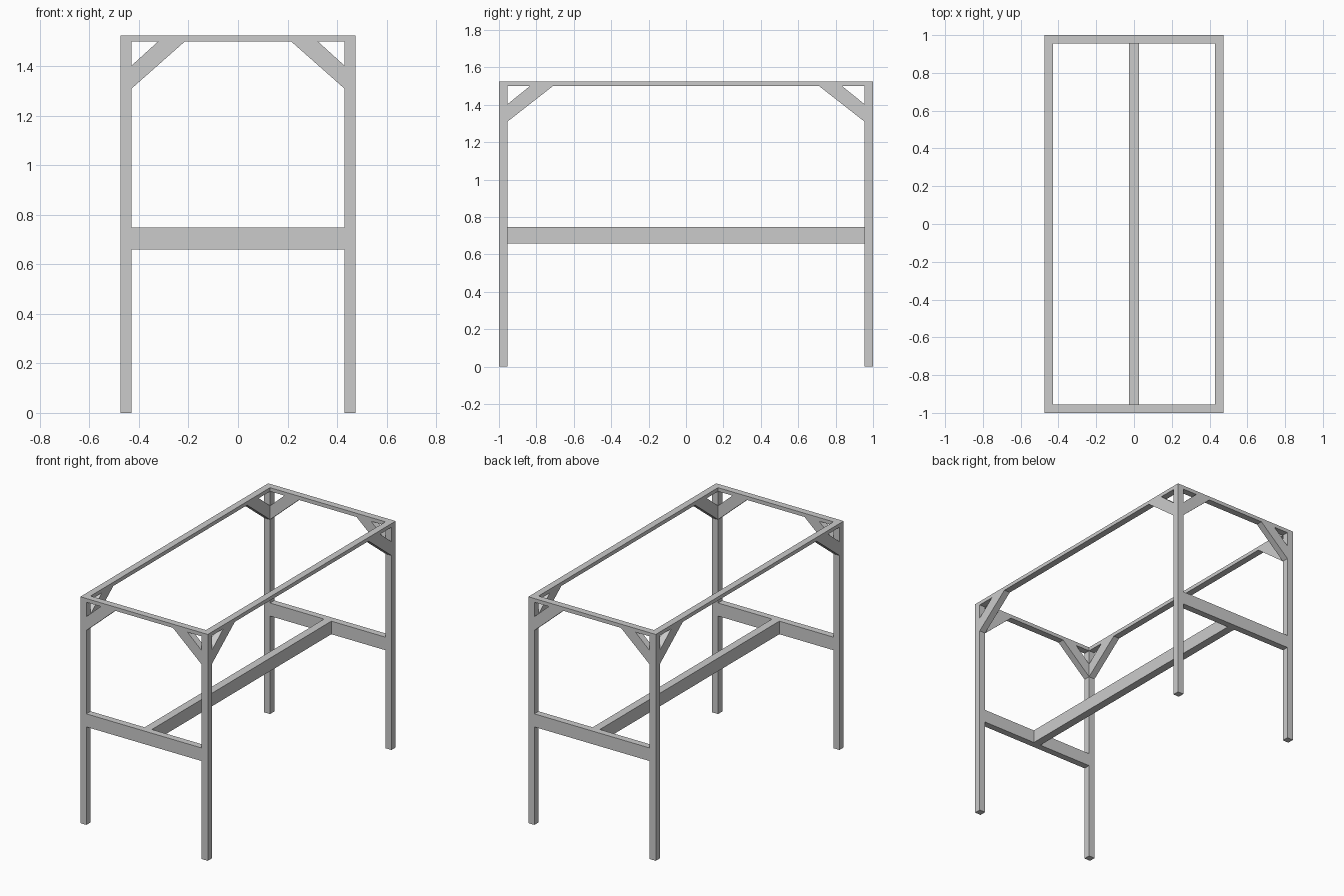
import bpy, bmesh
from mathutils import Vector

if "Cube" in bpy.data.objects:
    bpy.data.objects.remove(bpy.data.objects["Cube"])

HX, HY, H = 0.475, 1.0, 1.525   # half width, half length, height
T = 0.045                       # timber thickness
IX, IY = HX - T, HY - T         # inner faces of the legs
RAIL = 1.5                      # underside of the top rails
BAR = (0.66, 0.748)             # bottom and top of the stretchers


def prism(name, profile, extrude):
    """Extrude a flat polygon along a vector."""
    bm = bmesh.new()
    face = bm.faces.new([bm.verts.new(p) for p in profile])
    new = bmesh.ops.extrude_face_region(bm, geom=[face])["geom"]
    bmesh.ops.translate(bm, vec=Vector(extrude),
                        verts=[v for v in new if isinstance(v, bmesh.types.BMVert)])
    bmesh.ops.recalc_face_normals(bm, faces=bm.faces)
    mesh = bpy.data.meshes.new(name)
    bm.to_mesh(mesh)
    bm.free()
    obj = bpy.data.objects.new(name, mesh)
    bpy.context.collection.objects.link(obj)
    return obj


def box(name, x, y, z):
    profile = [(x[0], y[0], z[0]), (x[1], y[0], z[0]),
               (x[1], y[1], z[0]), (x[0], y[1], z[0])]
    return prism(name, profile, (0, 0, z[1] - z[0]))


# Corner parts: leg plus one diagonal brace in each direction
for sy, end in ((-1, "front"), (1, "back")):
    for sx, side in ((-1, "left"), (1, "right")):
        tag = f"{end}_{side}"
        box(f"{tag}_leg", sorted((sx * IX, sx * HX)), sorted((sy * IY, sy * HY)), (0, H))
        prism(f"{tag}_end_brace",
              [(sx * x, sy * IY, z) for x, z in
               ((IX, 1.31), (IX, 1.403), (0.323, RAIL), (0.215, RAIL))],
              (0, sy * T, 0))
        prism(f"{tag}_side_brace",
              [(sx * IX, sy * y, z) for y, z in
               ((IY, 1.31), (IY, 1.403), (0.835, RAIL), (0.712, RAIL))],
              (sx * T, 0, 0))

# End rails and end stretchers
for sy, end in ((-1, "front"), (1, "back")):
    ys = sorted((sy * IY, sy * HY))
    box(f"{end}_top_rail", (-IX, IX), ys, (RAIL, H))
    box(f"{end}_stretcher", (-IX, IX), ys, BAR)

# Long side rails
for sx, side in ((-1, "left"), (1, "right")):
    box(f"{side}_top_rail", sorted((sx * IX, sx * HX)), (-IY, IY), (RAIL, H))

# Long middle beam between the end stretchers
box("centre_beam", (-0.027, 0.027), (-IY, IY), BAR)
